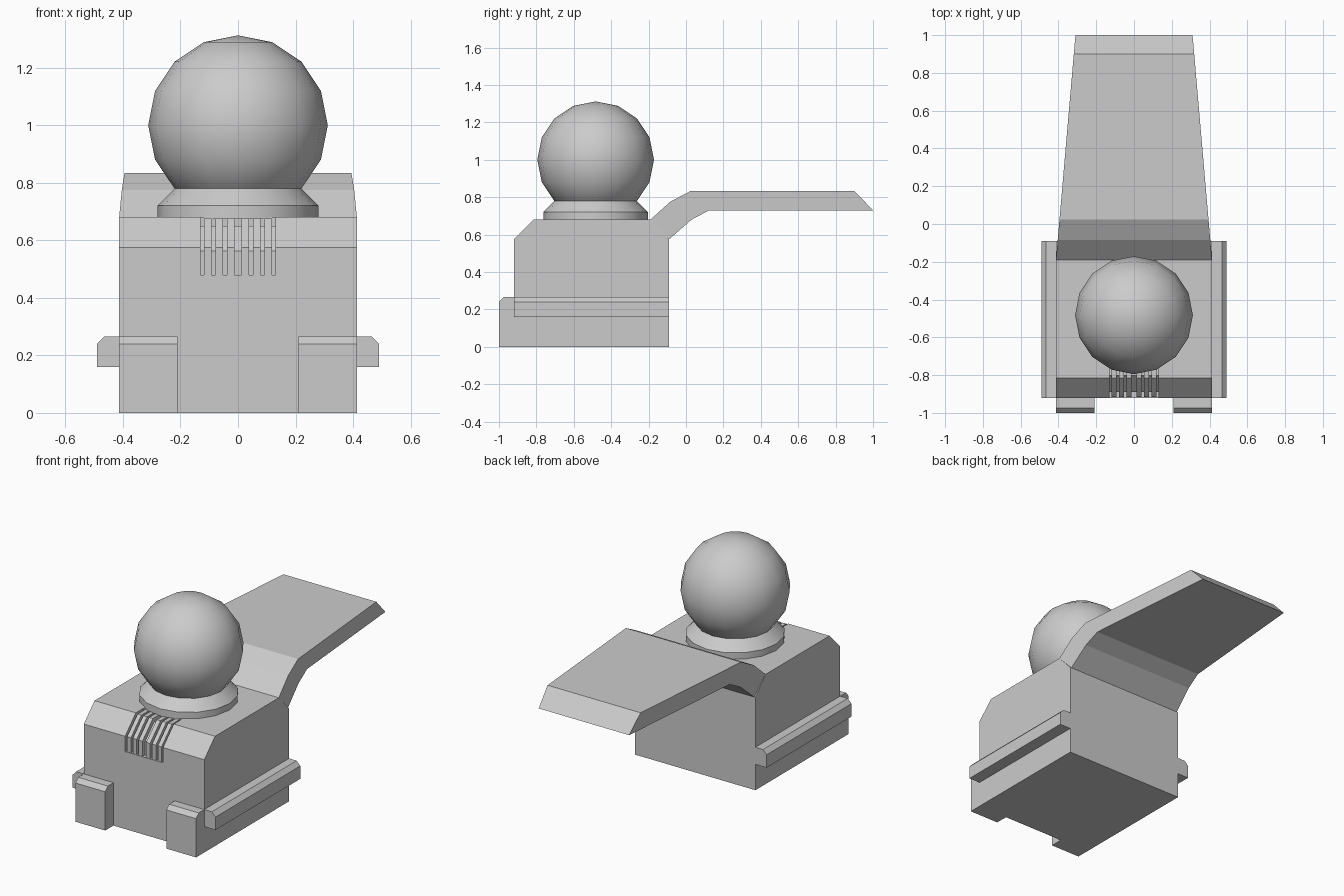
import bpy, bmesh, math
from mathutils import Matrix

if "Cube" in bpy.data.objects:
    bpy.data.objects.remove(bpy.data.objects["Cube"])


def finish(bm, name, smooth=False):
    bmesh.ops.recalc_face_normals(bm, faces=bm.faces[:])
    me = bpy.data.meshes.new(name)
    bm.to_mesh(me)
    bm.free()
    ob = bpy.data.objects.new(name, me)
    bpy.context.collection.objects.link(ob)
    if smooth:
        for p in me.polygons:
            p.use_smooth = True
    return ob


def loft(name, a, b):
    """Solid between two matching loops of 3D points."""
    bm = bmesh.new()
    va = [bm.verts.new(p) for p in a]
    vb = [bm.verts.new(p) for p in b]
    n = len(a)
    bm.faces.new(va)
    bm.faces.new(vb[::-1])
    for i in range(n):
        j = (i + 1) % n
        bm.faces.new((va[i], vb[i], vb[j], va[j]))
    return finish(bm, name)


def side_prism(name, prof, x0, x1):
    """Extrude a (y, z) profile along x."""
    return loft(name, [(x0, y, z) for y, z in prof], [(x1, y, z) for y, z in prof])


W, FRONT, BACK = 0.413, -0.92, -0.09

# main body with chamfered front and a sloped seat for the tail
body = side_prism("body", [(FRONT, 0), (FRONT, 0.575), (-0.815, 0.68), (-0.19, 0.68),
                           (BACK, 0.575), (BACK, 0)], -W, W)

# recess for the grille, cut through the front and the chamfer
d = 0.03
cutter = side_prism("grille_cutter", [(-1.0, 0.48), (FRONT + d, 0.48), (FRONT + d, 0.563),
                                      (-0.803, 0.68 - d), (-0.74, 0.68 - d), (-0.74, 0.8),
                                      (-1.0, 0.8)], -0.13, 0.13)
mod = body.modifiers.new("recess", 'BOOLEAN')
mod.operation = 'DIFFERENCE'
mod.solver = 'EXACT'
mod.object = cutter
bpy.context.view_layer.objects.active = body
bpy.ops.object.modifier_apply(modifier="recess")
bpy.data.objects.remove(cutter)

# six grille ribs following the body surface
rib = [(FRONT + 0.035, 0.475), (FRONT + 0.003, 0.475), (FRONT + 0.003, 0.575), (-0.815, 0.676),
       (-0.735, 0.676), (-0.735, 0.645), (-0.800, 0.645), (FRONT + 0.035, 0.562)]
for i, x in enumerate((-0.105, -0.066, -0.026, 0.026, 0.066, 0.105)):
    side_prism(f"grille_rib_{i + 1}", rib, x - 0.013, x + 0.013)

# side rails and front feet, mirrored left and right
for s, label in ((-1, "left"), (1, "right")):
    rail = [(0.40, 0.16), (0.49, 0.16), (0.49, 0.24), (0.465, 0.266), (0.40, 0.266)]
    loft(f"side_rail_{label}", [(s * x, FRONT, z) for x, z in rail],
         [(s * x, BACK, z) for x, z in rail])
    foot = [(-1.0, 0), (-1.0, 0.24), (-0.975, 0.266), (FRONT + 0.01, 0.266), (FRONT + 0.01, 0)]
    side_prism(f"front_foot_{label}", foot, s * 0.21, s * W)

# tail: bent slab tapering towards the back
tail = [(BACK, 0.575), (0.03, 0.68), (0.125, 0.73), (1.0, 0.73), (0.90, 0.833),
        (0.025, 0.833), (-0.085, 0.775), (-0.19, 0.68)]
half = lambda y: W - (y + 0.19) / 1.19 * 0.103
loft("tail", [(-half(y), y, z) for y, z in tail], [(half(y), y, z) for y, z in tail])

# collar under the ball: short cylinder and cone
bm = bmesh.new()
rings = [[bm.verts.new((r * math.cos(k * math.pi / 8), -0.483 + r * math.sin(k * math.pi / 8), z))
          for k in range(16)] for r, z in ((0.28, 0.675), (0.28, 0.72), (0.22, 0.78))]
for a, b in zip(rings, rings[1:]):
    for k in range(16):
        bm.faces.new((a[k], a[(k + 1) % 16], b[(k + 1) % 16], b[k]))
bm.faces.new(rings[0][::-1])
bm.faces.new(rings[-1])
collar = finish(bm, "collar")

# ball
bm = bmesh.new()
bmesh.ops.create_uvsphere(bm, u_segments=16, v_segments=8, radius=0.312,
                          matrix=Matrix.Translation((0, -0.483, 1.0)))
finish(bm, "ball", smooth=True)

# soft collar sides, sharp rims
bpy.ops.object.select_all(action='DESELECT')
collar.select_set(True)
bpy.context.view_layer.objects.active = collar
bpy.ops.object.shade_smooth_by_angle(angle=math.radians(30))
